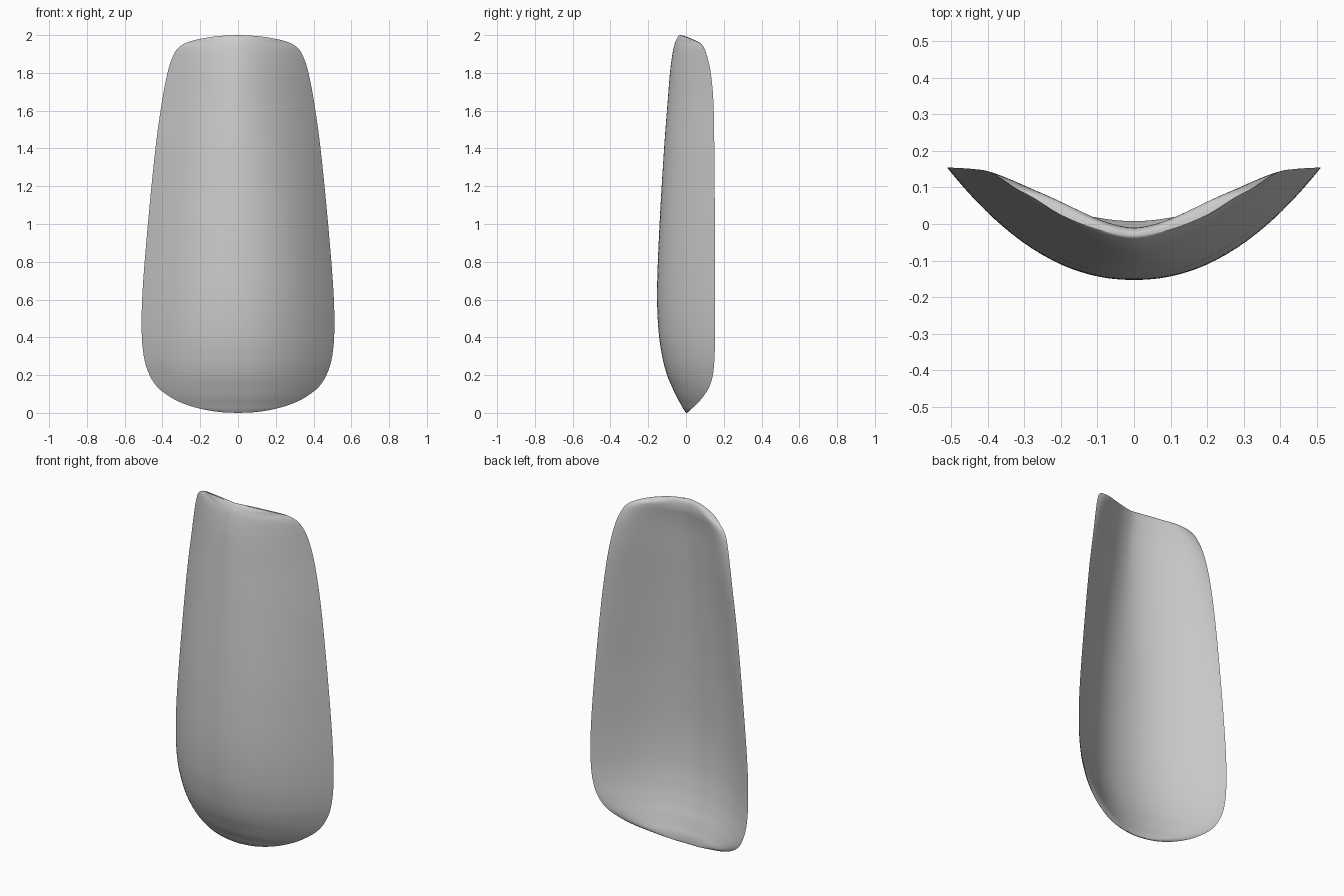
import bpy
import bmesh
from math import cos, sin, pi, sqrt

cube = bpy.data.objects.get("Cube")
if cube:
    bpy.data.objects.remove(cube)

# Cross-section rows: height, half width, front centre depth, rim depth
ROWS = [
    (0.0, 0.0, 0.0, 0.0),
    (0.005, 0.1, -0.004, 0.008),
    (0.022, 0.2, -0.015, 0.028),
    (0.05, 0.29, -0.03, 0.06),
    (0.085, 0.36, -0.05, 0.09),
    (0.135, 0.425, -0.073, 0.122),
    (0.2, 0.468, -0.1, 0.142),
    (0.29, 0.497, -0.124, 0.151),
    (0.43, 0.51, -0.145, 0.154),
    (0.65, 0.505, -0.153, 0.154),
    (1.0, 0.477, -0.14, 0.153),
    (1.4, 0.437, -0.116, 0.15),
    (1.65, 0.402, -0.097, 0.145),
    (1.8, 0.373, -0.085, 0.131),
    (1.88, 0.348, -0.075, 0.114),
    (1.93, 0.319, -0.066, 0.095),
    (1.96, 0.272, -0.058, 0.07),
    (1.98, 0.2, -0.049, 0.025),
    (1.995, 0.1, -0.04, -0.015),
    (2.0, 0.0, -0.034, -0.034),
]
STEPS = 6
RING = 96
THICK = 0.055


def spline(a, b, c, d, t):
    """Smooth curve from b to c."""
    return b + t / 2 * (c - a + t * (2 * a - 5 * b + 4 * c - d + t * (3 * (b - c) + d - a)))


def smooth_rows():
    last = len(ROWS) - 1
    for i in range(last):
        four = [ROWS[min(max(i + k, 0), last)] for k in (-1, 0, 1, 2)]
        for s in range(STEPS):
            yield [spline(*vals, s / STEPS) for vals in zip(*four)]
    yield ROWS[-1]


def rounding(distance, length):
    """Elliptical growth of thickness away from an end."""
    e = min(max(distance / length, 0), 1)
    return sqrt(1 - (1 - e) ** 2)


# Curved shell: crescent cross-sections, thick in the middle and thin at the rim
bm = bmesh.new()
rings = []
for z, w, yc, yr in smooth_rows():
    power = 2.12 - 0.5 * max(0, z - 1)
    thick = THICK * rounding(z, 0.25) * rounding(2 - z, 0.08)
    ring = []
    for k in range(RING):
        a = 2 * pi * k / RING
        u = cos(a)
        y = yc + (yr - yc) * abs(u) ** power
        if sin(a) > 0:
            y += thick * (1 - u ** 6)
        ring.append(bm.verts.new((u * w, y, z)))
    rings.append(ring)

for low, high in zip(rings, rings[1:]):
    for k in range(RING):
        m = (k + 1) % RING
        bm.faces.new((low[k], low[m], high[m], high[k]))
bmesh.ops.remove_doubles(bm, verts=bm.verts, dist=0.00001)

mesh = bpy.data.meshes.new("curved_shell")
bm.to_mesh(mesh)
bm.free()
shell = bpy.data.objects.new("curved_shell", mesh)
bpy.context.collection.objects.link(shell)

# Plain grey finish
grey = bpy.data.materials.new("plain_grey")
grey.use_nodes = True
colour = (0.6, 0.6, 0.6, 1)
grey.diffuse_color = colour
grey.node_tree.nodes["Principled BSDF"].inputs["Base Color"].default_value = colour
mesh.materials.append(grey)
mesh.shade_smooth()
mesh.set_sharp_from_angle(angle=1.0)
